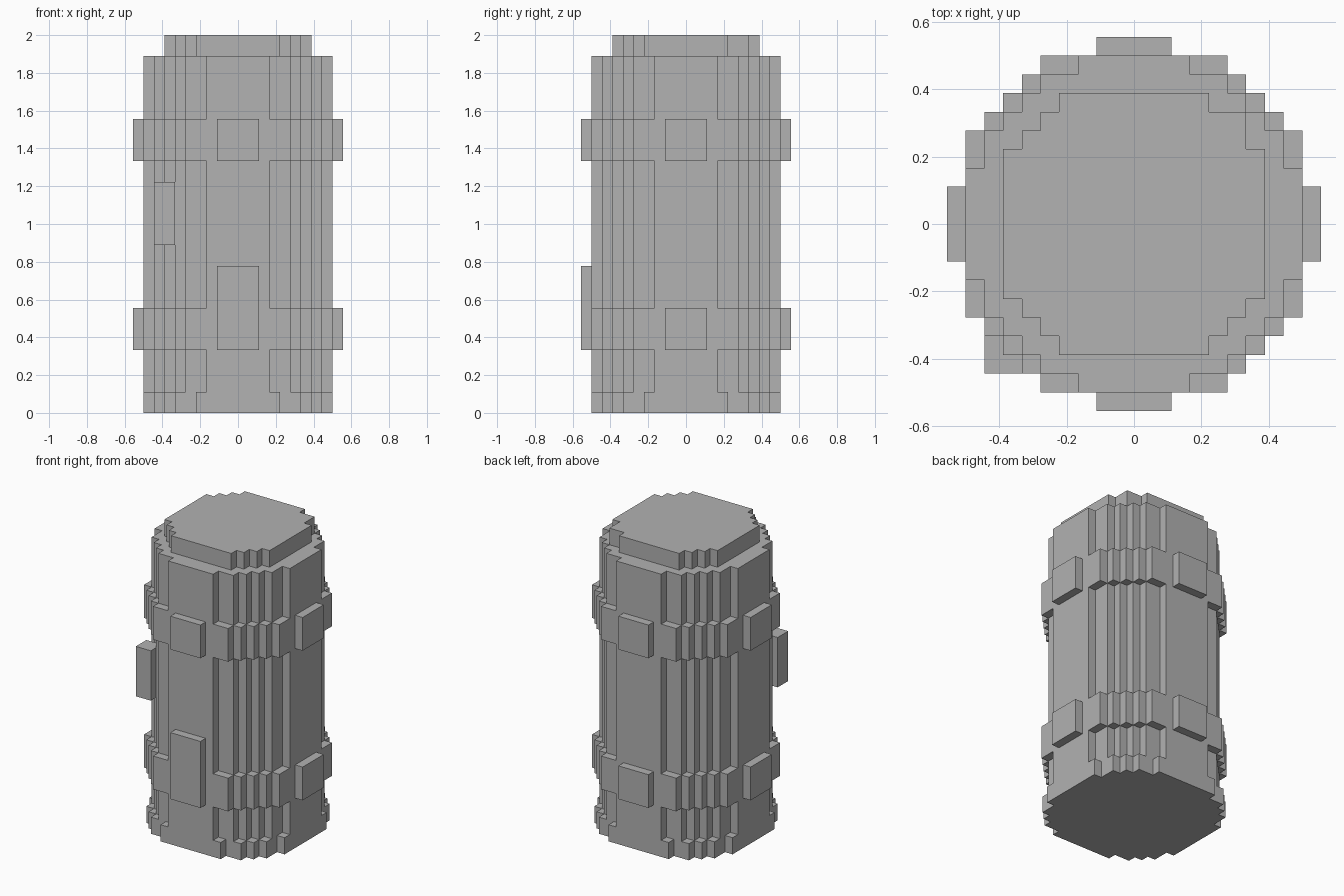
import bpy, bmesh

if "Cube" in bpy.data.objects:
    bpy.data.objects.remove(bpy.data.objects["Cube"])

U = 1 / 18  # size of one block step

grey = bpy.data.materials.new("plain grey")
grey.diffuse_color = (0.445, 0.445, 0.445, 1)
grey.use_nodes = True
grey.node_tree.nodes["Principled BSDF"].inputs["Base Color"].default_value = grey.diffuse_color


def prism(name, pts, z0, z1):
    """Extrude a closed outline (in block steps) from z0 to z1."""
    bm = bmesh.new()
    f = bm.faces.new([bm.verts.new((x * U, y * U, z0 * U)) for x, y in pts])
    up = bmesh.ops.extrude_face_region(bm, geom=[f])["geom"]
    bmesh.ops.translate(bm, vec=(0, 0, (z1 - z0) * U),
                        verts=[g for g in up if isinstance(g, bmesh.types.BMVert)])
    bmesh.ops.recalc_face_normals(bm, faces=bm.faces)
    me = bpy.data.meshes.new(name)
    bm.to_mesh(me)
    bm.free()
    me.materials.append(grey)
    ob = bpy.data.objects.new(name, me)
    bpy.context.collection.objects.link(ob)
    return ob


def ring(corner, back_right=None):
    """Repeat a stepped corner (from +x to +y) around all four quadrants."""
    back_right = back_right or corner
    return (back_right
            + [(-x, y) for x, y in reversed(corner)]
            + [(-x, -y) for x, y in corner]
            + [(x, -y) for x, y in reversed(corner)])


def box(name, x0, x1, y0, y1, z0, z1):
    return prism(name, [(x0, y0), (x1, y0), (x1, y1), (x0, y1)], z0, z1)


body = [(9, 3), (8, 3), (8, 5), (7, 5), (7, 6), (6, 6), (6, 7), (5, 7), (5, 8), (3, 8), (3, 9)]
band = [(9, 5), (8, 5), (8, 6), (7, 6), (7, 7), (6, 7), (6, 8), (5, 8), (5, 9)]
foot = [(9, 4), (8, 4), (8, 6), (7, 6), (7, 7), (6, 7), (6, 8), (4, 8), (4, 9)]
cap = [(7, 4), (6, 4), (6, 5), (5, 5), (5, 6), (4, 6), (4, 7)]
cap_filled = [(7, 4), (6, 4), (6, 6), (4, 6), (4, 7)]

# Barrel sections, stacked so no walls overlap
for name, outline, z0, z1 in [
        ("base_rim", ring(foot), 0, 2),
        ("lower_body", ring(body), 2, 6),
        ("lower_band", ring(band), 6, 10),
        ("middle_body", ring(body), 10, 24),
        ("upper_band", ring(band), 24, 28),
        ("upper_body", ring(body), 28, 34),
        ("lid", ring(cap, cap_filled), 34, 36)]:
    prism(name, outline, z0, z1)

# Raised plates on the four sides of each band; the lower front one is taller
for level, z in (("lower", 6), ("upper", 24)):
    box(level + "_front_plate", -2, 2, -10, -9, z, z + (8 if z == 6 else 4))
    box(level + "_back_plate", -2, 2, 9, 10, z, z + 4)
    box(level + "_right_plate", 9, 10, -2, 2, z, z + 4)
    box(level + "_left_plate", -10, -9, -2, 2, z, z + 4)

# Block on the front left corner
box("corner_block", -8, -6, -8, -6, 16, 22)
